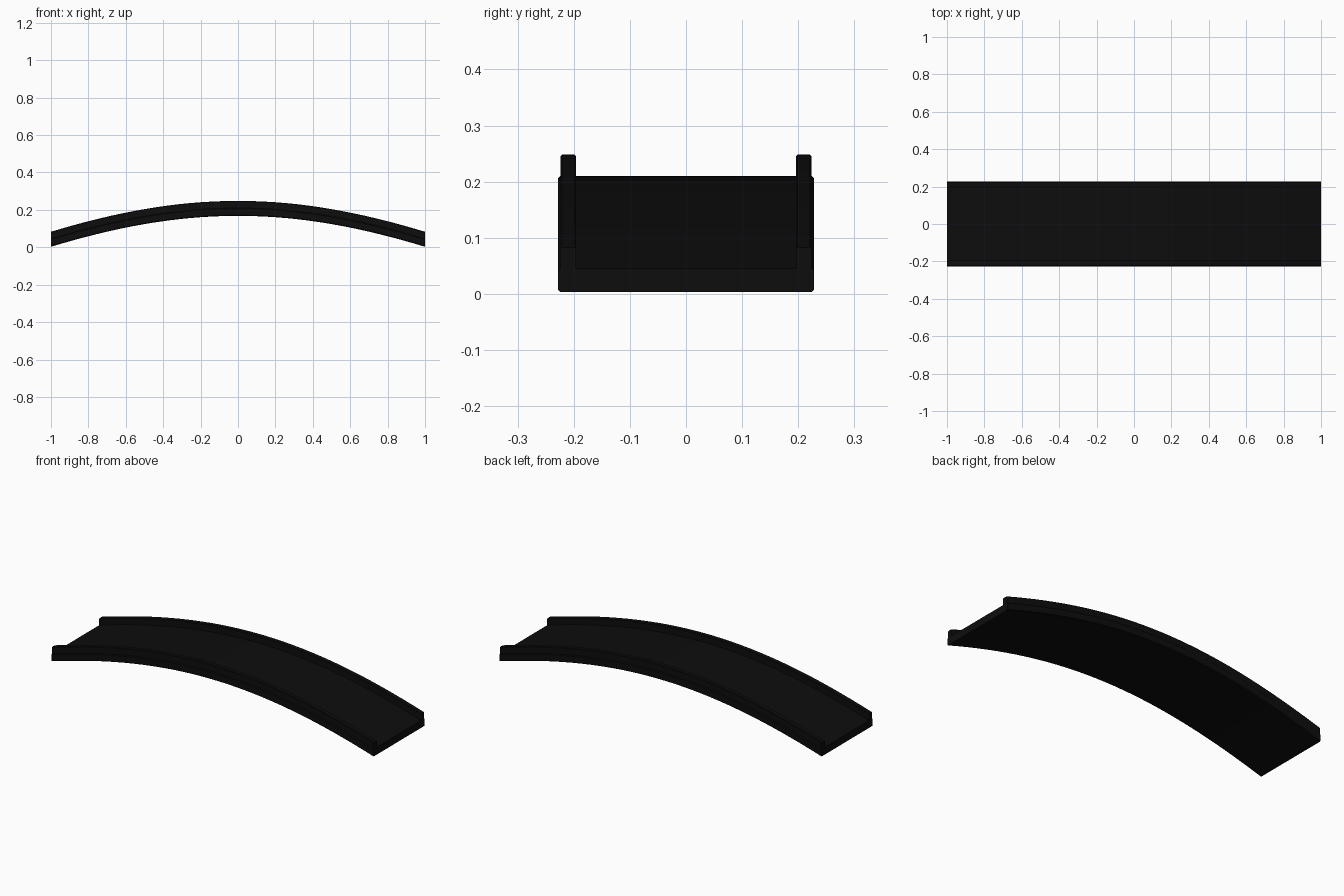
import bpy, bmesh, math

cube = bpy.data.objects.get("Cube")
if cube:
    bpy.data.objects.remove(cube, do_unlink=True)

black = bpy.data.materials.new("soft black")
black.use_nodes = True
colour = (0.004, 0.004, 0.004, 1)
black.diffuse_color = colour
black.node_tree.nodes["Principled BSDF"].inputs["Base Color"].default_value = colour

RISE = 0.165
BEND = 1.0
STEPS = 32


def arch(x):
    """Height of the arch above its ends."""
    return RISE * (1 - (1 - math.cos(BEND * x)) / (1 - math.cos(BEND)))


def sweep(name, profile):
    """Carry a closed (y, z) cross-section along the arch, with capped ends."""
    bm = bmesh.new()
    rings = []
    for i in range(STEPS + 1):
        x = 2 * i / STEPS - 1
        rings.append([bm.verts.new((x, y, z + arch(x))) for y, z in profile])
    n = len(profile)
    for a, b in zip(rings, rings[1:]):
        for k in range(n):
            j = (k + 1) % n
            bm.faces.new((a[k], a[j], b[j], b[k]))
    bm.faces.new(rings[0])
    bm.faces.new(rings[-1])
    bmesh.ops.recalc_face_normals(bm, faces=bm.faces)
    mesh = bpy.data.meshes.new(name)
    bm.to_mesh(mesh)
    bm.free()
    mesh.materials.append(black)
    obj = bpy.data.objects.new(name, mesh)
    bpy.context.collection.objects.link(obj)
    bpy.ops.object.select_all(action="DESELECT")
    obj.select_set(True)
    bpy.context.view_layer.objects.active = obj
    bpy.ops.object.shade_smooth_by_angle(angle=math.radians(30))
    return obj


def rounded(y0, y1, z0, z1, c):
    """Rectangle with clipped corners."""
    return [(y0 + c, z0), (y1 - c, z0), (y1, z0 + c), (y1, z1 - c),
            (y1 - c, z1), (y0 + c, z1), (y0, z1 - c), (y0, z0 + c)]


# Arched deck slab
sweep("deck", rounded(-0.228, 0.228, 0.003, 0.045, 0.004))

# Parapets, set in slightly from the deck edges
for side, name in ((-1, "right_parapet"), (1, "left_parapet")):
    wall = rounded(0.196, 0.224, 0.040, 0.083, 0.003)
    sweep(name, [(side * y, z) for y, z in wall])
